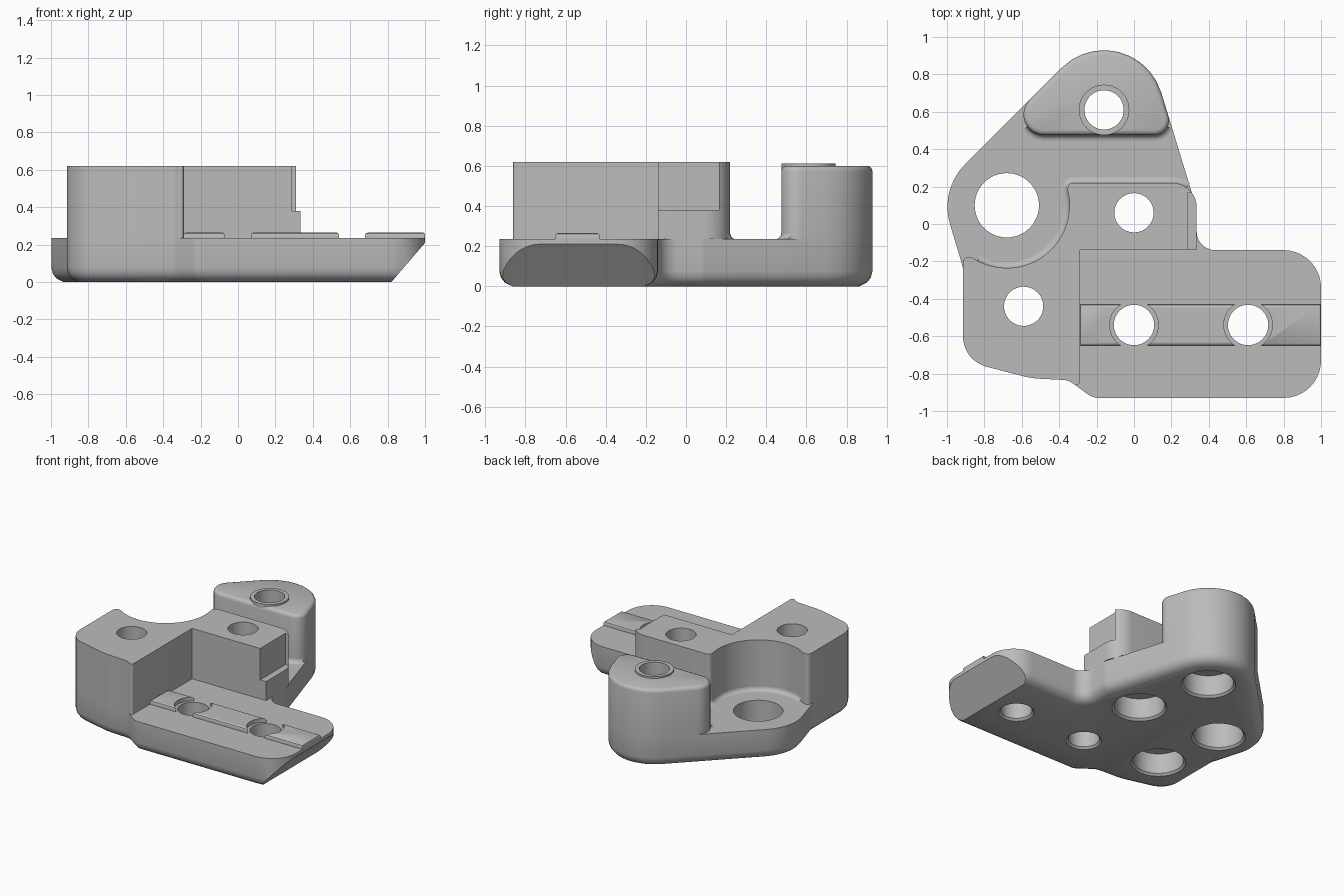
import bpy, bmesh, math
from mathutils import Vector

cube = bpy.data.objects.get("Cube")
if cube:
    bpy.data.objects.remove(cube, do_unlink=True)

grey = bpy.data.materials.new("plain grey")
grey.use_nodes = True
colour = (0.5, 0.5, 0.5, 1)
grey.diffuse_color = colour
grey.node_tree.nodes["Principled BSDF"].inputs["Base Color"].default_value = colour

FLOOR, TOP, POST_TOP = 0.235, 0.62, 0.6


def rounded(corners, steps=10):
    """Closed outline from (x, y, fillet radius) corners."""
    pts = []
    for i, (x, y, r) in enumerate(corners):
        p = Vector((x, y))
        if r == 0:
            pts.append(p)
            continue
        a = (Vector(corners[i - 1][:2]) - p).normalized()
        b = (Vector(corners[(i + 1) % len(corners)][:2]) - p).normalized()
        half = a.angle(b) / 2
        centre = p + (a + b).normalized() * (r / math.sin(half))
        v0 = p + a * (r / math.tan(half)) - centre
        v1 = p + b * (r / math.tan(half)) - centre
        total = v0.angle(v1)
        for k in range(steps + 1):
            t = k / steps
            pts.append(centre + (v0 * math.sin((1 - t) * total)
                                 + v1 * math.sin(t * total)) / math.sin(total))
    return pts


def circle(x, y, r, n=48):
    return [Vector((x + r * math.cos(math.tau * k / n),
                    y + r * math.sin(math.tau * k / n))) for k in range(n)]


def inset(pts, d):
    """Move a counter-clockwise outline inwards by d."""
    out = []
    for i, p in enumerate(pts):
        e0 = (p - pts[i - 1]).normalized()
        e1 = (pts[(i + 1) % len(pts)] - p).normalized()
        n = Vector((-e0.y - e1.y, e0.x + e1.x)).normalized()
        out.append(p + n * (d / max(0.3, n.dot(Vector((-e1.y, e1.x))))))
    return out


def make_object(name, bm):
    bmesh.ops.recalc_face_normals(bm, faces=bm.faces)
    mesh = bpy.data.meshes.new(name)
    bm.to_mesh(mesh)
    bm.free()
    mesh.materials.append(grey)
    obj = bpy.data.objects.new(name, mesh)
    bpy.context.collection.objects.link(obj)
    return obj


def loft(outline, levels):
    """Solid through inset copies of the outline at (inset, z) levels."""
    bm = bmesh.new()
    rings = [[bm.verts.new((p.x, p.y, z)) for p in inset(outline, d)] for d, z in levels]
    n = len(outline)
    for lo, hi in zip(rings, rings[1:]):
        for i in range(n):
            bm.faces.new((lo[i], lo[(i + 1) % n], hi[(i + 1) % n], hi[i]))
    bm.faces.new(rings[0][::-1])
    bm.faces.new(rings[-1])
    return bm


def activate(obj):
    bpy.ops.object.select_all(action='DESELECT')
    obj.select_set(True)
    bpy.context.view_layer.objects.active = obj


def drill(obj, cutters):
    for outline, levels in cutters:
        cutter = make_object("cutter", loft(outline, levels))
        cutter.hide_render = True
        mod = obj.modifiers.new("hole", 'BOOLEAN')
        mod.operation, mod.solver, mod.object = 'DIFFERENCE', 'EXACT', cutter
        activate(obj)
        bpy.ops.object.modifier_apply(modifier=mod.name)
        bpy.data.objects.remove(cutter, do_unlink=True)


def smooth(obj):
    activate(obj)
    bpy.ops.object.shade_smooth_by_angle(angle=math.radians(32))


def bore(x, y):
    """Stepped screw hole, wide from below."""
    return (circle(x, y, 0.175),
            [(-0.025, -0.01), (0, 0.015), (0, 0.17), (0.07, 0.17), (0.07, 1)])


def hole(x, y, r):
    return (circle(x, y, r), [(-0.025, -0.01), (0, 0.015), (0, 1)])


screws = [bore(-0.16, 0.61), bore(0, 0.06), bore(-0.59, -0.44)]
arm_holes = [(0, -0.54), (0.61, -0.54)]
eye = (-0.68, 0.1)

# Base plate
shared_front = [(-0.915, -0.73, 0.17), (-0.55, -0.825, 0.5), (-0.35, -0.835, 0.1)]
base_outline = rounded(
    [(-0.01, 1.212, 0.32), (-0.6, 0.622, 0), (-1.039, 0.183, 0.32), (-0.915, -0.23, 0.1)]
    + shared_front
    + [(-0.22, -0.93, 0.1), (1, -0.93, 0.2), (1, -0.14, 0.2), (0.335, -0.14, 0.1),
       (0.335, 0.083, 0.1), (0.293, 0.22, 0), (0.2155, 0.475, 0)])
bm = loft(base_outline, [(0.065, 0), (0.028, 0.018), (0.008, 0.043), (0, 0.075), (0, FLOOR)])


# Rounded upper rim where the floor is exposed
def on_rim(edge):
    if min(v.co.z for v in edge.verts) < FLOOR - 0.001:
        return False
    m = (edge.verts[0].co + edge.verts[1].co) / 2
    return (m.x < -0.5 and -0.1 < m.y < 0.64) or (m.x > 0.1 and 0.22 < m.y < 0.475)


bmesh.ops.bevel(bm, geom=[e for e in bm.edges if on_rim(e)], offset=0.025,
                segments=4, profile=0.5, affect='EDGES')

# Slanted underside at the arm end
cut = bmesh.ops.bisect_plane(bm, geom=bm.verts[:] + bm.edges[:] + bm.faces[:],
                             plane_co=(1, 0, 0.21), plane_no=(0.21, 0, -0.18),
                             clear_outer=True)
bmesh.ops.holes_fill(bm, edges=[e for e in bm.edges if e.is_boundary], sides=0)
base = make_object("base_plate", bm)
drill(base, screws + [hole(*eye, 0.172)] + [hole(x, y, 0.108) for x, y in arm_holes])
smooth(base)

# Tall front block with a scooped side
scoop = [(eye[0] + 0.335 * math.cos(math.radians(a)),
          eye[1] + 0.335 * math.sin(math.radians(a)), 0) for a in range(14, -124, -4)]
block_outline = rounded([(0.335, 0.22, 0.13), (-0.355, 0.22, 0.03)] + scoop
                        + [(-0.915, -0.16, 0.03)] + shared_front
                        + [(-0.29, -0.879, 0.018), (-0.29, -0.14, 0), (0.335, -0.14, 0)])
block = make_object("front_block", loft(block_outline, [(0, FLOOR), (0, TOP)]))
notch = [Vector(p) for p in ((0.285, -0.3), (0.5, -0.3), (0.5, 0.165), (0.285, 0.165))]
drill(block, screws[1:] + [(notch, [(0, 0.38), (0, 0.8)])])
smooth(block)

# Rear post with a softened top edge
post_outline = rounded([(-0.01, 1.212, 0.32), (-0.747, 0.475, 0.11), (0.2155, 0.475, 0.08)])
post = make_object("rear_post", loft(post_outline, [
    (0, FLOOR), (0, POST_TOP - 0.027), (0.003, POST_TOP - 0.015),
    (0.011, POST_TOP - 0.005), (0.025, POST_TOP)]))
drill(post, screws[:1])
smooth(post)

# Raised collar round the post hole
collar = make_object("post_collar", loft(circle(-0.16, 0.61, 0.135), [(0, 0.58), (0, 0.613)]))
drill(collar, screws[:1])
smooth(collar)

# Guide rail on the arm, interrupted round the holes
rail_outline = [Vector(p) for p in ((-0.29, -0.65), (1, -0.65), (1, -0.43), (-0.29, -0.43))]
rail = make_object("guide_rail", loft(rail_outline, [
    (0, FLOOR), (0, 0.253), (0.004, 0.261), (0.013, 0.266)]))
drill(rail, [(circle(x, y, 0.13), [(0, 0), (0, 1)]) for x, y in arm_holes])
smooth(rail)


# Hollow fillets where the walls meet the floor
def floor_fillet(name, outline, keep, r=0.03):
    bm = bmesh.new()
    ids = [i for i, p in enumerate(outline) if keep(p)]
    rows = []
    for k in range(6):
        a = math.pi / 2 * k / 5
        ring = inset(outline, -r * (1 - math.cos(a)))
        rows.append([bm.verts.new((*ring[i], FLOOR + r * (1 - math.sin(a)))) for i in ids])
    for lo, hi in zip(rows, rows[1:]):
        for i in range(len(ids) - 1):
            bm.faces.new((lo[i], hi[i], hi[i + 1], lo[i + 1]))
    obj = make_object(name, bm)
    if obj.data.polygons[len(ids) // 2].normal.z < 0:
        obj.data.flip_normals()
    smooth(obj)


floor_fillet("post_fillet", post_outline, lambda p: p.y < 0.53)
floor_fillet("block_fillet", block_outline,
             lambda p: p.y > 0.19 or (p.x < -0.3 and p.y > -0.15) or
             (-0.84 < p.x < -0.33 and p.y > -0.3))
